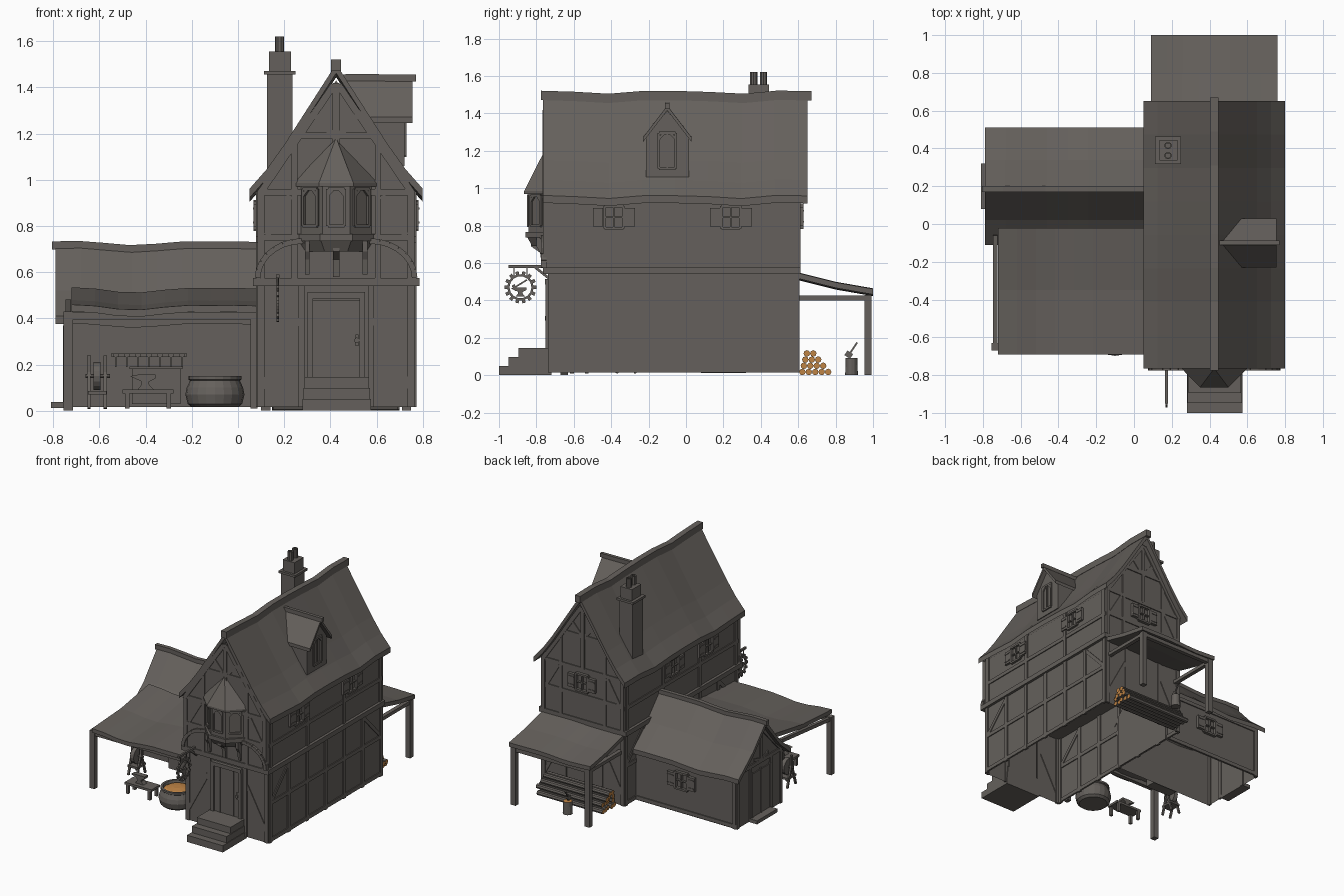
import bpy, bmesh, random
from math import sin, cos, pi
from mathutils import Vector as V

random.seed(4)
if "Cube" in bpy.data.objects:
    bpy.data.objects.remove(bpy.data.objects["Cube"], do_unlink=True)


def material(name, col):
    m = bpy.data.materials.new(name)
    m.use_nodes = True
    m.diffuse_color = (*col, 1)
    m.node_tree.nodes["Principled BSDF"].inputs["Base Color"].default_value = (*col, 1)
    return m


GREY = material("weathered_grey", (0.13, 0.118, 0.107))
ORANGE = material("cut_wood_orange", (0.52, 0.23, 0.06))
X, Y, Z = V((1, 0, 0)), V((0, 1, 0)), V((0, 0, 1))
MID = 0.425  # centre line of the main house


# ---- mesh helpers ----
def part(name, build, mats=(GREY,), open_base=False):
    bm = bmesh.new()
    build(bm)
    bmesh.ops.recalc_face_normals(bm, faces=bm.faces)
    if open_base:
        low = [f for f in bm.faces if f.normal.z < -0.9]
        bmesh.ops.delete(bm, geom=low, context="FACES")
    me = bpy.data.meshes.new(name)
    bm.to_mesh(me)
    bm.free()
    for m in mats:
        me.materials.append(m)
    ob = bpy.data.objects.new(name, me)
    bpy.context.collection.objects.link(ob)
    return ob


def loft(bm, rings):
    vs = [[bm.verts.new(p) for p in r] for r in rings]
    n = len(vs[0])
    for a, b in zip(vs, vs[1:]):
        for i in range(n):
            bm.faces.new((a[i], a[(i + 1) % n], b[(i + 1) % n], b[i]))
    return bm.faces.new(vs[0]), bm.faces.new(vs[-1])


def box(bm, x0, x1, y0, y1, z0, z1):
    loft(bm, [[(x0, y0, z), (x1, y0, z), (x1, y1, z), (x0, y1, z)] for z in (z0, z1)])


def beam(bm, p, q, w, d, n):
    p, q = V(p), V(q)
    t = (q - p).normalized()
    s = t.cross(n).normalized()
    m = s.cross(t)
    cs = [s * w * i + m * d * j for i, j in ((-.5, -.5), (.5, -.5), (.5, .5), (-.5, .5))]
    loft(bm, [[e + c for c in cs] for e in (p, q)])


def cyl(bm, p, q, r, seg=10, r2=None):
    p, q = V(p), V(q)
    t = (q - p).normalized()
    s = t.cross(X if abs(t.x) < 0.7 else Z).normalized()
    m = t.cross(s)
    ang = [2 * pi * i / seg for i in range(seg)]
    return loft(bm, [[e + (s * cos(a) + m * sin(a)) * k for a in ang]
                     for e, k in ((p, r), (q, r if r2 is None else r2))])


def lathe(bm, c, prof, seg=20):
    loft(bm, [[(c[0] + r * cos(2 * pi * i / seg), c[1] + r * sin(2 * pi * i / seg), z)
               for i in range(seg)] for r, z in prof])


def place(axis, u, s, z):
    return (u, s, z) if axis == "y" else (s, u, z)


def prism(bm, prof, axis, a, b):
    loft(bm, [[place(axis, u, s, z) for u, z in prof] for s in (a, b)])


def sagging_roof(name, prof, axis, a, b, t=0.035, amp=0.008, n=8):
    outline = prof + [(u, z - t) for u, z in reversed(prof)]
    wave = lambda s: amp * sin(9 * s + 2.4) + amp * 0.4 * sin(17 * s)

    def build(bm):
        loft(bm, [[place(axis, u, s, z + wave(s)) for u, z in outline]
                  for s in (a + (b - a) * i / n for i in range(n + 1))])
    return part(name, build)


def frame(bm, c, u, n, w, h, t=0.014, d=0.016, arch=False):
    c, u = V(c), V(u)
    for k in (-1, 1):
        side = c + u * (w / 2 * k)
        beam(bm, side - Z * h / 2, side + Z * h / 2, t, d, n)
        beam(bm, c - u * w / 2 + Z * h / 2 * k, c + u * w / 2 + Z * h / 2 * k, t, d, n)
        if arch:
            beam(bm, side + Z * (h / 2 - w * .35), c + u * w * .18 * k + Z * h / 2, t, d, n)


def shuttered_window(name, c, u, n, s=1.0):
    c, u = V(c), V(u)

    def build(bm):
        frame(bm, c, u, n, .1 * s, .12 * s, d=.03)
        beam(bm, c - Z * .06 * s, c + Z * .06 * s, .008, .02, n)
        beam(bm, c - u * .05 * s, c + u * .05 * s, .008, .02, n)
        for k in (-1, 1):
            q = c + u * .085 * s * k
            beam(bm, q - Z * .05 * s, q + Z * .05 * s, .055 * s, .03, n)
            for z in (-.03, .03):
                beam(bm, q - u * .025 * s + Z * z * s, q + u * .025 * s + Z * z * s, .008, .038, n)
    return part(name, build)


# ---- main house ----
part("lower_walls", lambda bm: box(bm, .085, .765, -.73, .6, .015, .56), open_base=True)
part("upper_walls", lambda bm: prism(bm, [(.085, .56), (.765, .56), (.765, .935), (MID, 1.43), (.085, .935)],
                                     "y", -.757, .605))
part("jetty_belt", lambda bm: box(bm, .065, .785, -.765, .612, .54, .575))
sagging_roof("main_roof", [(.05, .955), (.125, 1.04), (.2, 1.145), (MID, 1.495), (.65, 1.145), (.725, 1.04), (.8, .955)],
             "y", -.765, .65, .04)
sagging_roof("main_ridge_beam", [(MID - .022, 1.515), (MID + .022, 1.515)], "y", -.775, .67, .05)


def main_timbers(bm):
    for x, n in ((.085, -X), (.765, X)):
        for i in range(7):
            y = -.715 + i * .217
            beam(bm, (x, y, .015), (x, y, .55), .03, .016, n)
            if i % 2 == 0:
                beam(bm, (x, y * .985, .575), (x, y * .985, .95), .03, .016, n)
        for z in (.035, .31, .74):
            beam(bm, (x, -.73, z), (x, .6, z), .028, .014, n)
        beam(bm, (x, -.7, .32), (x, -.5, .53), .025, .012, n)
        beam(bm, (x, .58, .32), (x, .38, .53), .025, .012, n)
    for lo, up, n in ((-.73, -.757, -Y), (.6, .605, Y)):
        for k in (-1, 1):
            at = lambda dx, y, z: (MID + k * dx, y, z)
            beam(bm, at(.325, lo, .015), at(.325, lo, .55), .03, .016, n)
            beam(bm, at(.15, lo, .015), at(.15, lo, .55), .025, .014, n)
            beam(bm, at(.32, lo, .1), at(.16, lo, .4), .025, .012, n)
            beam(bm, at(.325, up, .575), at(.325, up, .95), .03, .016, n)
            beam(bm, at(.18, up, .575), at(.18, up, 1.17), .025, .014, n)
            beam(bm, at(.02, up, 1.2), at(.1, up, 1.29), .025, .012, n)
            beam(bm, at(.33, up, .94), at(.01, up, 1.41), .03, .018, n)
            beam(bm, at(.3, up, .76), at(.2, up, .93), .025, .012, n)
        beam(bm, (MID, up, .95), (MID, up, 1.42), .03, .016, n)
        for z, hw in ((.75, .335), (.945, .335), (1.19, .16)):
            beam(bm, (MID - hw, up, z), (MID + hw, up, z), .028, .014, n)
    # curved braces under the oriel
    for k in (-1, 1):
        arc = [(MID + k * (.145 + .195 * cos(a)), -.76, .575 + .16 * sin(a))
               for a in (pi / 2 * i / 7 for i in range(8))]
        for p, q in zip(arc, arc[1:]):
            beam(bm, p, q, .024, .03, Y)


part("main_timbers", main_timbers)
for i, (y, x, n) in enumerate(((-.385, .767, X), (.24, .767, X), (-.37, .083, -X), (.03, .083, -X))):
    shuttered_window("side_window_%d" % (i + 1), (x, y, .845), Y, n)
shuttered_window("back_window", (MID, .612, .85), X, Y)


# ---- chimney ----
def chimney(bm):
    box(bm, .125, .235, .33, .45, .95, 1.455)
    box(bm, .112, .248, .318, .462, 1.455, 1.472)
    box(bm, .135, .23, .335, .445, 1.472, 1.555)
    for y in (.362, .415):
        lathe(bm, (.18, y), [(.02, 1.55), (.02, 1.62), (.012, 1.62), (.012, 1.57)], 10)


part("chimney", chimney)

# ---- dormer ----
part("dormer_walls", lambda bm: prism(bm, [(-.215, 1.06), (.015, 1.06), (.015, 1.27), (-.1, 1.415), (-.215, 1.27)],
                                      "x", .5, .72))
sagging_roof("dormer_roof", [(-.23, 1.27), (-.1, 1.44), (.03, 1.27)], "x", .45, .755, .025, .003)
sagging_roof("dormer_ridge", [(-.112, 1.455), (-.088, 1.455)], "x", .44, .77, .03, .003)
part("dormer_window", lambda bm: (frame(bm, (.722, -.1, 1.2), Y, X, .09, .19, arch=True),
                                  beam(bm, (.722, -.1, 1.11), (.722, -.1, 1.3), .008, .012, X)))


# ---- oriel window ----
def oriel_ring(hw, depth, hf, z):
    return [(MID - hw, -.75, z), (MID - hf, -.757 - depth, z), (MID + hf, -.757 - depth, z), (MID + hw, -.75, z)]


def oriel(bm):
    loft(bm, [oriel_ring(.16, .085, .06, z) for z in (.75, .985)])
    loft(bm, [oriel_ring(.175, .1, .07, z) for z in (.735, .765)])
    loft(bm, [oriel_ring(.14, .065, .05, .69), oriel_ring(.17, .09, .065, .735)])
    loft(bm, [oriel_ring(.188, .108, .075, z) for z in (.97, .985)] + [oriel_ring(.005, .012, .003, 1.175)])
    frame(bm, (MID, -.843, .88), X, -Y, .072, .16, arch=True)
    for k in (-1, 1):
        u = V((.1 * k, .085, 0)).normalized()
        n = V((.085 * k, -.1, 0)).normalized()
        frame(bm, (MID + .11 * k, -.8, .88), u, n, .08, .16, arch=True)


def oriel_brackets(bm):
    for dx, w, drop in ((-.125, .02, .59), (0, .028, .58), (.125, .02, .59)):
        out = -.83 if dx == 0 else -.8
        prism(bm, [(-.755, .735), (out, .735), (out, .69), (-.78, .655), (-.77, drop), (-.755, drop)],
              "x", MID + dx - w / 2, MID + dx + w / 2)


part("oriel_window", oriel)
part("oriel_brackets", oriel_brackets)


# ---- front door and steps ----
def front_door(bm):
    box(bm, .318, .532, -.738, -.72, .14, .48)
    for x in (.312, .538):
        beam(bm, (x, -.735, .14), (x, -.735, .51), .025, .03, Y)
    beam(bm, (.3, -.735, .5), (.55, -.735, .5), .028, .04, Y)
    for x in (.37, .425, .48):
        beam(bm, (x, -.739, .145), (x, -.739, .48), .004, .006, Y)
    cyl(bm, (.515, -.735, .305), (.515, -.755, .305), .012)
    beam(bm, (.515, -.742, .28), (.515, -.742, .33), .012, .008, Y)


part("front_door", front_door)
part("front_steps", lambda bm: [box(bm, .28 + i * .004, .575 - i * .004, -1 + i * .052, -.72, 0, .05 + i * .0475)
                                for i in range(3)])


# ---- hanging sign ----
def sign(bm):
    c = V((.172, -.885, .47))
    beam(bm, (.172, -.73, .582), (.172, -.95, .582), .016, .014, X)
    beam(bm, (.172, -.735, .52), (.172, -.81, .58), .014, .012, X)
    pt = lambda r, a: c + Y * r * cos(a) + Z * r * sin(a)
    for i in range(14):
        a, b = 2 * pi * i / 14, 2 * pi * (i + 1) / 14
        beam(bm, pt(.065, a), pt(.065, b), .012, .01, X)
        beam(bm, pt(.065, a), pt(.086, a), .018, .01, X)
    for k in (-.035, .035):
        beam(bm, c + Y * k + Z * .06, c + Y * k + Z * .11, .005, .005, X)
    anvil(bm, c - Z * .05, .065, .01)
    beam(bm, c + V((0, -.03, 0)), c + V((0, .035, .04)), .008, .008, X)
    beam(bm, c + V((0, -.04, .012)), c + V((0, -.02, -.015)), .018, .012, X)


def anvil(bm, c, s, t, axis="x"):
    shape = [(-.4, 0), (.4, 0), (.18, .25), (.18, .4), (.5, .55), (.5, .75), (-.4, .75), (-.8, .68), (-.2, .4), (-.2, .25)]
    k, j = (1, 0) if axis == "x" else (0, 1)
    prism(bm, [(c[k] + u * s, c[2] + z * s) for u, z in shape], axis, c[j] - t / 2, c[j] + t / 2)


part("hanging_sign", sign)

# ---- side workshop ----
part("workshop_walls", lambda bm: prism(bm, [(-.06, .015), (.47, .015), (.47, .41), (.185, .675), (-.06, .42)],
                                        "x", -.745, .1), open_base=True)
sagging_roof("workshop_roof", [(-.11, .405), (.02, .515), (.185, .715), (.34, .545), (.51, .405)], "x", -.79, .09)
sagging_roof("workshop_ridge", [(.17, .728), (.2, .728)], "x", -.805, .09, .035)


def workshop_details(bm):
    x = -.745
    for y in (-.05, .07, .31, .46):
        beam(bm, (x, y, .015), (x, y, .42), .025, .016, X)
    beam(bm, (x, -.06, .42), (x, .47, .42), .028, .016, X)
    beam(bm, (x, .185, .42), (x, .185, .66), .025, .016, X)
    for y in (-.06, .47):
        beam(bm, (x, y, .41), (x, .185, .665), .028, .018, X)
    for y in (.1, .27):
        beam(bm, (x, y, .54 - abs(y - .185)), (x, .185, .43), .02, .014, X)
    box(bm, -.752, -.74, .085, .295, .035, .36)
    for y in (.085, .19, .295):
        beam(bm, (-.75, y, .03), (-.75, y, .37), .012, .014, X)
    box(bm, -.81, -.74, .08, .32, .012, .038)
    for z in (.035, .39):
        beam(bm, (-.745, .47, z), (.085, .47, z), .028, .016, Y)
    beam(bm, (-.73, .47, .015), (-.73, .47, .41), .028, .016, Y)


part("workshop_timbers_and_door", workshop_details)
shuttered_window("workshop_window", (-.3, .477, .26), X, Y)

# ---- open forge shelter and back porch ----
sagging_roof("forge_shelter_roof", [(-.69, .45), (-.35, .47), (-.02, .525)], "x", -.72, .085, .03, .01)
sagging_roof("porch_roof", [(.6, .545), (.8, .495), (1, .46)], "x", .09, .76, .03, .005)


def shelter_frame(bm):
    box(bm, -.755, -.715, -.67, -.63, 0, .43)
    box(bm, .055, .085, -.67, -.63, .01, .42)
    box(bm, -.75, .085, -.665, -.635, .395, .425)
    for x in (-.735, -.33, .06):
        beam(bm, (x, -.66, .41), (x, -.06, .47), .025, .025, X)


def porch_frame(bm):
    for x in (.12, .73):
        box(bm, x - .02, x + .02, .955, .992, 0, .43)
        box(bm, x - .015, x + .015, .6, .99, .4, .425)
    box(bm, .1, .75, .958, .988, .4, .428)


part("shelter_frame", shelter_frame)
part("porch_frame", porch_frame)


# ---- firewood, stump and axe ----
def firewood(bm):
    r = .0175
    for row in range(4):
        for i in range(5 - row):
            y, z = .622 + i * .0345 + row * .008, r + row * .033
            a = .16 + random.uniform(-.015, .02)
            for cap in cyl(bm, (a, y, z), (a + .54, y, z), r, 8):
                cap.material_index = 1


def stump(bm):
    cyl(bm, (.355, .885, 0), (.355, .885, .092), .034, 12, .031)[1].material_index = 1


part("firewood_pile", firewood, (GREY, ORANGE))
part("chopping_stump", stump, (GREY, ORANGE))
part("axe", lambda bm: (beam(bm, (.355, .865, .1), (.355, .915, .175), .009, .009, X),
                        beam(bm, (.355, .855, .12), (.355, .885, .1), .03, .01, X)))

# ---- forge and tools ----
part("forge_bowl", lambda bm: lathe(bm, (-.1, -.57), [(.1, .015), (.118, .03), (.128, .07), (.122, .1), (.108, .13), (.115, .135),
                                                      (.115, .15), (.098, .15), (.09, .12)]))
part("glowing_coals", lambda bm: lathe(bm, (-.1, -.57), [(.096, .13), (.075, .142), (.03, .148)], 12), (ORANGE,))


def anvil_bench(bm):
    box(bm, -.5, -.28, -.62, -.52, .075, .092)
    for x in (-.48, -.3):
        for y in (-.61, -.53):
            box(bm, x - .01, x + .01, y - .01, y + .01, .01, .075)
    anvil(bm, V((-.4, -.57, .092)), .085, .04, "y")


def tool_wall(bm):
    box(bm, -.46, -.25, -.16, -.07, .03, .18)
    box(bm, -.47, -.24, -.17, -.06, .18, .192)
    box(bm, -.55, -.22, -.075, -.06, .235, .247)
    for i in range(7):
        x = -.53 + i * .048
        beam(bm, (x, -.08, .19), (x, -.08, .245), .007, .007, Y)
        beam(bm, (x - .012, -.08, .24), (x + .012, -.08, .24), .014, .014, Y)


def grindstone(bm):
    for x in (-.645, -.575):
        for y in (-.37, -.27):
            beam(bm, (x, y, .01), (x, -.32, .17), .014, .014, X)
        box(bm, x - .008, x + .008, -.328, -.312, .15, .24)
    cyl(bm, (-.625, -.32, .15), (-.595, -.32, .15), .06, 16)
    cyl(bm, (-.66, -.32, .15), (-.555, -.32, .15), .008, 8)
    box(bm, -.65, -.57, -.37, -.27, .07, .085)


part("anvil_bench", anvil_bench)
part("tool_wall", tool_wall)
part("grindstone", grindstone)
